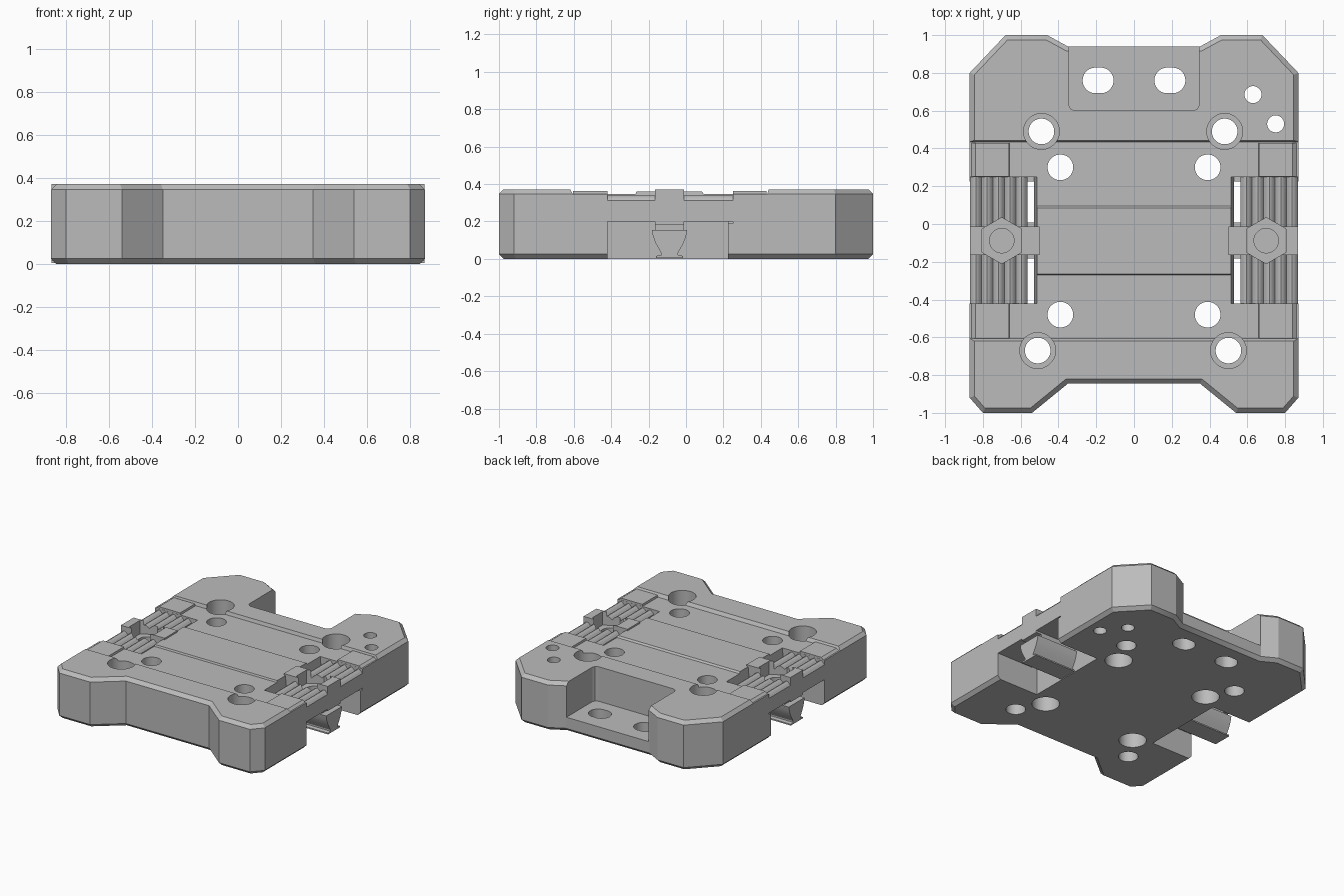
import bpy, bmesh, math
from mathutils import Vector

if "Cube" in bpy.data.objects:
    bpy.data.objects.remove(bpy.data.objects["Cube"], do_unlink=True)

gray = bpy.data.materials.new("plain gray")
gray.use_nodes = True
gray.diffuse_color = (0.5, 0.5, 0.5, 1)
gray.node_tree.nodes["Principled BSDF"].inputs["Base Color"].default_value = (0.5, 0.5, 0.5, 1)

PLACE = {"x": lambda a, b, t: (t, a, b),
         "y": lambda a, b, t: (a, t, b),
         "z": lambda a, b, t: (a, b, t)}


def prism(name, points, axis, lo, hi, chamfer=0):
    """Extrude a 2D outline along an axis, optionally chamfering both end rims."""
    bm = bmesh.new()
    place = PLACE[axis]
    rings = [[bm.verts.new(place(a, b, t)) for a, b in points] for t in (lo, hi)]
    caps = [bm.faces.new(r) for r in rings]
    n = len(points)
    for i in range(n):
        j = (i + 1) % n
        bm.faces.new((rings[0][i], rings[0][j], rings[1][j], rings[1][i]))
    bmesh.ops.recalc_face_normals(bm, faces=bm.faces)
    if chamfer:
        rims = {e for f in caps for e in f.edges}
        bmesh.ops.bevel(bm, geom=list(rims), offset=chamfer, segments=1, affect="EDGES")
    mesh = bpy.data.meshes.new(name)
    bm.to_mesh(mesh)
    bm.free()
    obj = bpy.data.objects.new(name, mesh)
    bpy.context.collection.objects.link(obj)
    mesh.materials.append(gray)
    return obj


def rect(a0, b0, a1, b1):
    return [(a0, b0), (a1, b0), (a1, b1), (a0, b1)]


def circle(x, y, r, n=32, stretch=0):
    """Circle, or a slot when stretched along x."""
    pts = []
    for i in range(n):
        t = 2 * math.pi * (i + 0.5) / n
        pts.append((x + r * math.cos(t) + math.copysign(stretch, math.cos(t)), y + r * math.sin(t)))
    return pts


def mirror(points, s):
    return [(s * a, b) for a, b in points]


def cut(target, points, axis, lo, hi):
    cutter = prism("cutter", points, axis, lo, hi)
    cutter.hide_render = True
    mod = target.modifiers.new("cut", "BOOLEAN")
    mod.operation, mod.solver, mod.object = "DIFFERENCE", "EXACT", cutter
    bpy.context.view_layer.objects.active = target
    bpy.ops.object.modifier_apply(modifier=mod.name)
    bpy.data.objects.remove(cutter, do_unlink=True)


TOP = 0.372

# Base plate with chamfered rims
half = [(0.35, -0.845), (0.54, -1), (0.8, -1), (0.87, -0.92),
        (0.87, 0.8), (0.68, 1), (0.46, 1), (0.35, 0.94)]
body = prism("base_plate", half + mirror(half[::-1], -1), "z", 0, TOP, 0.025)

# Shallow stepped channel across the top
cut(body, [(-0.625, 0.38), (-0.605, 0.347), (-0.27, 0.347), (-0.265, 0.36), (0.085, 0.36),
           (0.095, 0.347), (0.435, 0.347), (0.445, 0.38)], "x", -1, 1)

# Rear pocket and its slotted holes
cut(body, [(-0.345, 1.1), (-0.345, 0.63), (-0.335, 0.61), (-0.315, 0.6),
           (0.315, 0.6), (0.335, 0.61), (0.345, 0.63), (0.345, 1.1)], "z", 0.11, 0.5)
for s in (-1, 1):
    cut(body, circle(s * 0.19, 0.76, 0.068, stretch=0.014), "z", -0.1, 0.3)

# Screw holes: rear and front pairs sunk from above, inner pairs from below
for x, y in ((-0.49, 0.49), (0.48, 0.49), (-0.51, -0.67), (0.5, -0.67)):
    cut(body, circle(x, y, 0.068), "z", -0.1, 0.5)
    cut(body, circle(x, y, 0.095), "z", 0.2, 0.5)
for s in (-1, 1):
    for y in (0.3, -0.48):
        cut(body, circle(s * 0.39, y, 0.068), "z", -0.1, 0.5)
        cut(body, circle(s * 0.39, y, 0.095), "z", -0.1, 0.15)
for x, y in ((0.63, 0.685), (0.75, 0.53)):
    cut(body, circle(x, y, 0.045), "z", -0.1, 0.5)

RACK_X0, RACK_X1, RIDGES, STEPS = 0.565, 0.868, 5, 6
for s, side in ((1, "left"), (-1, "right")):
    # Side notch below and tapered window above
    cut(body, mirror(rect(0.52, -0.42, 1, 0.225), s), "z", -0.1, 0.2)
    cut(body, mirror([(0.5, 0.5), (1, 0.5), (1, 0.19), (0.53, 0.19)], s), "y", -0.42, 0.25)

    # Raised corner pads
    pad = [(0.65, 0.3), (0.662, 0.362), (0.84, 0.362), (0.868, 0.34), (0.868, 0.3)]
    for end, y0, y1 in (("rear", 0.251, 0.43), ("front", -0.605, -0.421)):
        prism(f"{side}_{end}_pad", mirror(pad, s), "y", y0, y1)

    # Ridged racks
    width = RACK_X1 - RACK_X0
    count = RIDGES * STEPS
    ridge = [(RACK_X0 + width * i / count,
              0.312 + 0.026 * abs(math.sin(math.pi * i / STEPS))) for i in range(count + 1)]
    ridge += [(RACK_X1, 0.2), (RACK_X0, 0.2)]
    hexagon = [(s * 0.7 + 0.122 * math.sin(i * math.pi / 3),
                -0.088 + 0.122 * math.cos(i * math.pi / 3)) for i in range(6)]
    for end, y0, y1 in (("rear", -0.012, 0.251), ("front", -0.421, -0.165)):
        rack = prism(f"{side}_{end}_rack", mirror(ridge, s), "y", y0, y1)
        cut(rack, hexagon, "z", 0.27, 0.5)

    # Bridge between the racks with a nut pocket
    bridge = prism(f"{side}_bridge", rect(-0.165, 0.185, -0.012, TOP), "x",
                   min(s * 0.5, s * 0.868), max(s * 0.5, s * 0.868))
    cut(bridge, hexagon, "z", 0.27, 0.5)
    cut(bridge, circle(s * 0.7, -0.088, 0.065), "z", 0.21, 0.5)

    # Hanging clip with concave flanks and small feet
    flank = [(0.095, 0.155), (0.088, 0.12), (0.075, 0.085), (0.058, 0.055),
             (0.044, 0.03), (0.044, 0.02), (0.072, 0.016), (0.072, 0.006)]
    clip = [(-0.088 + a, b) for a, b in flank] + [(-0.088 - a, b) for a, b in flank[::-1]]
    prism(f"{side}_clip", clip, "x", min(s * 0.52, s * 0.868), max(s * 0.52, s * 0.868))
    prism(f"{side}_clip_neck", rect(-0.165, 0.15, -0.012, 0.19), "x",
          min(s * 0.52, s * 0.82), max(s * 0.52, s * 0.82))

# Smooth the round surfaces, keep edges crisp
bpy.ops.object.select_all(action="DESELECT")
for obj in bpy.context.collection.objects:
    if obj.type == "MESH" and gray.name in obj.data.materials:
        obj.select_set(True)
        bpy.context.view_layer.objects.active = obj
bpy.ops.object.shade_smooth_by_angle(angle=math.radians(25))
